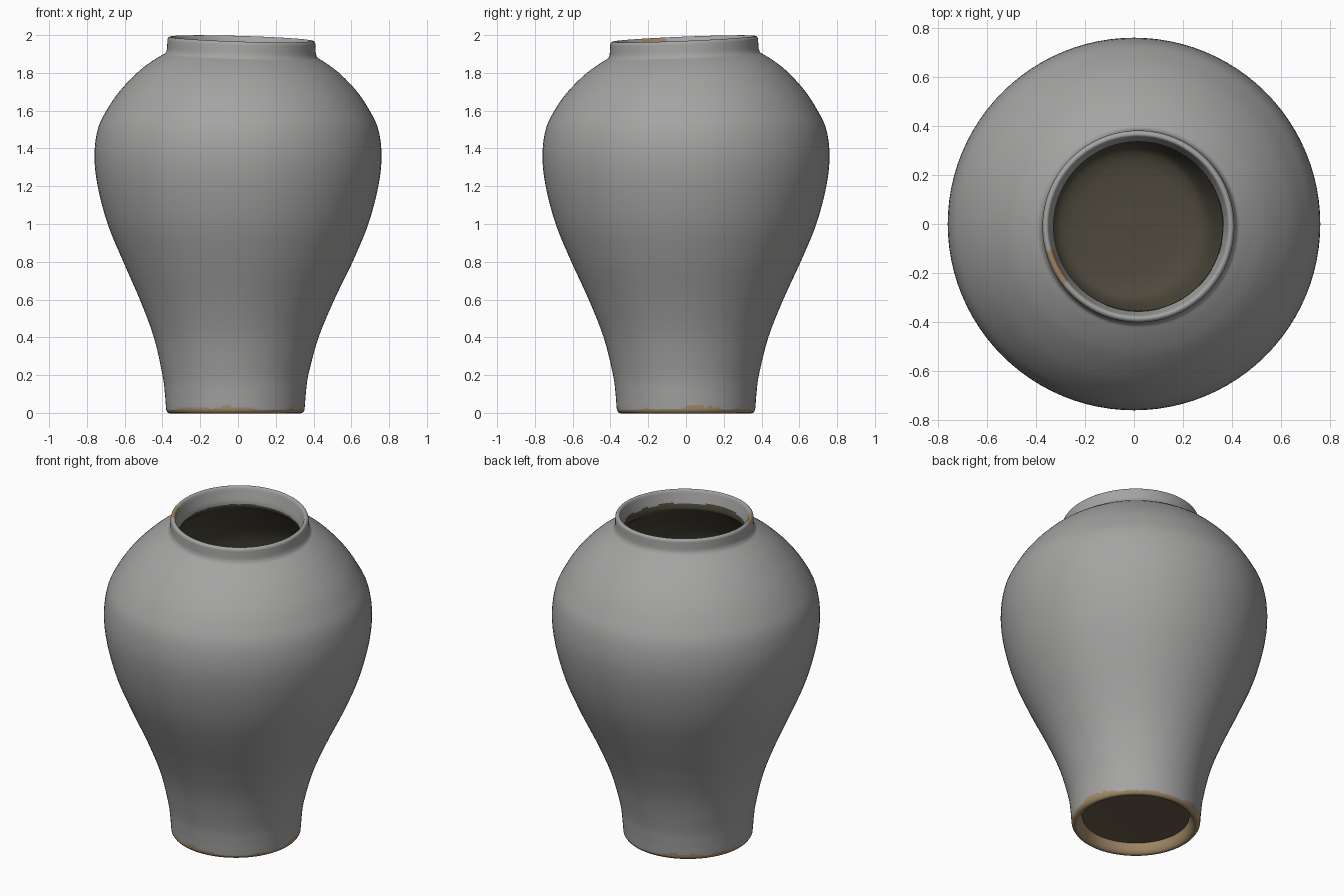
import bpy
import bmesh
from math import sin, cos, tau, atan2, degrees, hypot, radians

cube = bpy.data.objects.get("Cube")
if cube:
    bpy.data.objects.remove(cube, do_unlink=True)

SIDES = 96
STEPS = 4


def material(name, colour):
    mat = bpy.data.materials.new(name)
    mat.use_nodes = True
    mat.diffuse_color = (*colour, 1)
    mat.node_tree.nodes["Principled BSDF"].inputs["Base Color"].default_value = (*colour, 1)
    return mat


MATERIALS = [
    material("grey glaze", (0.37, 0.37, 0.365)),
    material("bare clay", (0.36, 0.25, 0.14)),
    material("dark inside", (0.075, 0.066, 0.045)),
    material("brown underside", (0.14, 0.105, 0.065)),
]
GLAZE, CLAY, DARK, BROWN = range(len(MATERIALS))

# Profile sections as (radius, height), from the underside up and back down inside
SECTIONS = [
    (BROWN, [(0, 0.06), (0.15, 0.06), (0.305, 0.055)]),
    (CLAY, [(0.305, 0.055), (0.318, 0.02), (0.335, 0), (0.355, 0), (0.366, 0.015)]),
    (GLAZE, [(0.366, 0.015), (0.369, 0.05), (0.373, 0.1), (0.386, 0.2), (0.436, 0.4),
             (0.515, 0.6), (0.607, 0.8), (0.69, 1), (0.743, 1.2), (0.76, 1.36),
             (0.743, 1.5), (0.697, 1.6), (0.63, 1.7), (0.535, 1.8), (0.455, 1.86),
             (0.405, 1.89)]),
    (GLAZE, [(0.405, 1.89), (0.395, 1.91), (0.392, 1.95), (0.39, 1.97), (0.38, 1.98),
             (0.367, 1.975), (0.357, 1.94), (0.347, 1.9), (0.345, 1.88)]),
    (DARK, [(0.345, 1.88), (0.36, 1.85), (0.48, 1.76), (0.64, 1.6), (0.7, 1.4),
            (0.68, 1.2), (0.63, 1), (0.55, 0.8), (0.46, 0.6), (0.38, 0.4),
            (0.33, 0.2), (0.27, 0.13), (0.12, 0.11), (0, 0.11)]),
]


def smooth_path(points):
    """Catmull-Rom curve through the points of one section."""
    pts = [points[0], *points, points[-1]]
    path = []
    for a, b, c, d in zip(pts, pts[1:], pts[2:], pts[3:]):
        for i in range(STEPS):
            t = i / STEPS
            path.append(tuple(
                q + t / 2 * (r - p + t * (2*p - 5*q + 4*r - s + t * (3*(q - r) + s - p)))
                for p, q, r, s in zip(a, b, c, d)))
    return path + [points[-1]]


def place(radius, height, angle):
    """Hand-thrown unevenness: the foot sits off centre and the neck leans."""
    x, y = radius * cos(angle), radius * sin(angle)
    neck = min(max((height - 1.6) / 0.3, 0), 1)
    foot = min(max((0.8 - height) / 0.6, 0), 1)
    lean = neck * (0.04 * y - 0.03 * x)
    return x + 0.018 * neck - 0.014 * foot, y - 0.01 * neck, height + lean


def ragged(angle):
    return sin(3 * angle + 1) + 0.6 * sin(7 * angle) + 0.4 * sin(17 * angle)


# Vase body spun from the profile
bm = bmesh.new()
for index, points in SECTIONS:
    previous = None
    for radius, height in smooth_path(points):
        ring = [bm.verts.new(place(max(radius, 0), height, tau * k / SIDES))
                for k in range(SIDES)]
        if previous:
            for k in range(SIDES):
                n = (k + 1) % SIDES
                face = bm.faces.new((previous[k], previous[n], ring[n], ring[k]))
                face.material_index = index
        previous = ring
bmesh.ops.remove_doubles(bm, verts=bm.verts, dist=0.0002)
bmesh.ops.recalc_face_normals(bm, faces=bm.faces)

# Bare clay along the foot, a worn patch on the lip, and a ragged inner glaze line
for face in bm.faces:
    if face.material_index != GLAZE:
        continue
    x, y, z = face.calc_center_median()
    angle = atan2(y, x)
    turn = degrees(angle) % 360
    if z < 0.024 + 0.009 * ragged(angle):
        face.material_index = CLAY
    elif z > 1.955 and 197 < turn < 222 and hypot(x, y) < 0.375:
        face.material_index = CLAY
    elif z < 1.892 + 0.006 * ragged(angle) and z > 1.86 and hypot(x - 0.018, y + 0.01) < 0.35:
        face.material_index = DARK

mesh = bpy.data.meshes.new("vase")
bm.to_mesh(mesh)
bm.free()
for mat in MATERIALS:
    mesh.materials.append(mat)
vase = bpy.data.objects.new("vase", mesh)
bpy.context.collection.objects.link(vase)
bpy.ops.object.select_all(action="DESELECT")
vase.select_set(True)
bpy.context.view_layer.objects.active = vase
bpy.ops.object.shade_smooth_by_angle(angle=radians(50))
